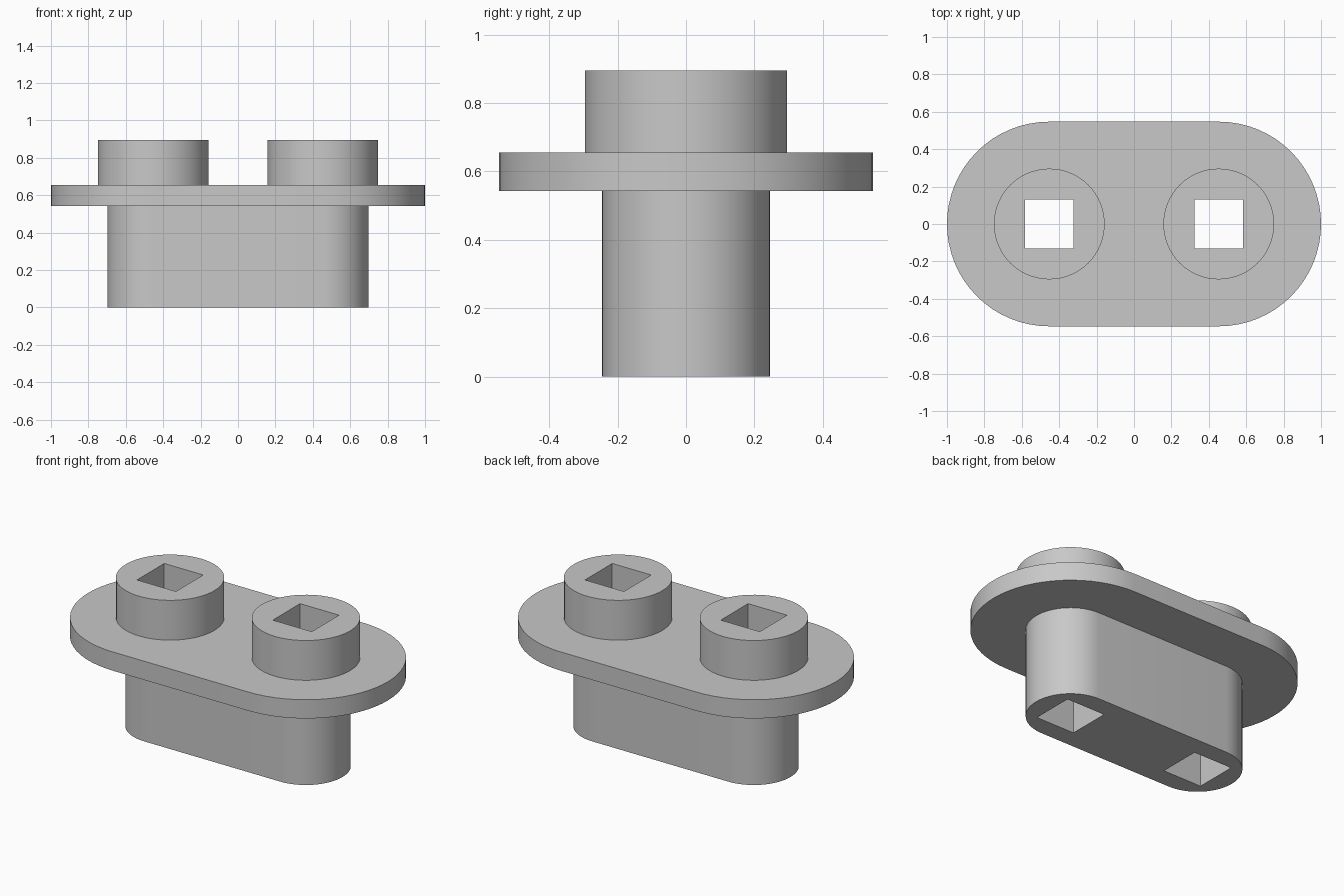
import bpy, bmesh
from math import sin, cos, pi

if "Cube" in bpy.data.objects:
    bpy.data.objects.remove(bpy.data.objects["Cube"])

CX = 0.453                                # distance of both axes from the middle
Z_FLANGE, Z_TOP, Z_BOSS = 0.542, 0.655, 0.895
HOLE = 0.13                               # half width of the square sockets
N = 64                                    # sides of a full circle

grey = bpy.data.materials.new("grey plastic")
grey.diffuse_color = (0.58, 0.58, 0.58, 1)
grey.use_nodes = True
grey.node_tree.nodes["Principled BSDF"].inputs["Base Color"].default_value = grey.diffuse_color


def stadium(r):
    """Counter-clockwise outline with two round ends."""
    pts = []
    for side, start in ((1, -pi / 2), (-1, pi / 2)):
        for i in range(N // 2 + 1):
            a = start + 2 * pi * i / N
            pts.append((side * CX + r * cos(a), r * sin(a)))
    return pts


def circle(cx, r):
    return [(cx + r * cos(2 * pi * i / N), r * sin(2 * pi * i / N)) for i in range(N)]


def square(cx):
    return [(cx + sx * HOLE, sy * HOLE) for sx, sy in ((-1, -1), (1, -1), (1, 1), (-1, 1))]


def wall(bm, pts, z0, z1):
    """Vertical wall facing away from the left-hand side of the outline."""
    low = [bm.verts.new((x, y, z0)) for x, y in pts]
    high = [bm.verts.new((x, y, z1)) for x, y in pts]
    for i in range(len(pts)):
        j = (i + 1) % len(pts)
        bm.faces.new((low[i], low[j], high[j], high[i]))


def cap(bm, loops, z, up):
    """Flat face bounded by the first loop, with the others as openings."""
    edges = []
    for pts in loops:
        vs = [bm.verts.new((x, y, z)) for x, y in pts]
        edges += [bm.edges.new((vs[i - 1], vs[i])) for i in range(len(vs))]
    made = bmesh.ops.triangle_fill(bm, edges=edges, use_beauty=True, normal=(0, 0, up))
    for f in made["geom"]:
        if isinstance(f, bmesh.types.BMFace):
            f.normal_update()
            if f.normal.z * up < 0:
                f.normal_flip()


def finish(name, bm):
    bmesh.ops.remove_doubles(bm, verts=bm.verts, dist=1e-5)
    me = bpy.data.meshes.new(name)
    bm.to_mesh(me)
    bm.free()
    me.materials.append(grey)
    ob = bpy.data.objects.new(name, me)
    bpy.context.collection.objects.link(ob)
    bpy.ops.object.select_all(action='DESELECT')
    ob.select_set(True)
    bpy.context.view_layer.objects.active = ob
    bpy.ops.object.shade_smooth_by_angle(angle=pi / 6)


body, plate = stadium(0.245), stadium(0.547)
sides = (("left", -CX), ("right", CX))

# lower body with two socket openings underneath
bm = bmesh.new()
wall(bm, body, 0, Z_FLANGE)
cap(bm, [body] + [square(cx) for _, cx in sides], 0, -1)
finish("lower_body", bm)

# wide flange around the body
bm = bmesh.new()
wall(bm, plate, Z_FLANGE, Z_TOP)
cap(bm, [plate, body], Z_FLANGE, -1)
cap(bm, [plate] + [circle(cx, 0.296) for _, cx in sides], Z_TOP, 1)
finish("flange", bm)

for side, cx in sides:
    # round boss on top of the flange
    bm = bmesh.new()
    ring = circle(cx, 0.296)
    wall(bm, ring, Z_TOP, Z_BOSS)
    cap(bm, [ring, square(cx)], Z_BOSS, 1)
    finish(side + "_boss", bm)
    # square socket running through the whole height
    bm = bmesh.new()
    wall(bm, square(cx)[::-1], 0, Z_BOSS)
    finish(side + "_socket", bm)
